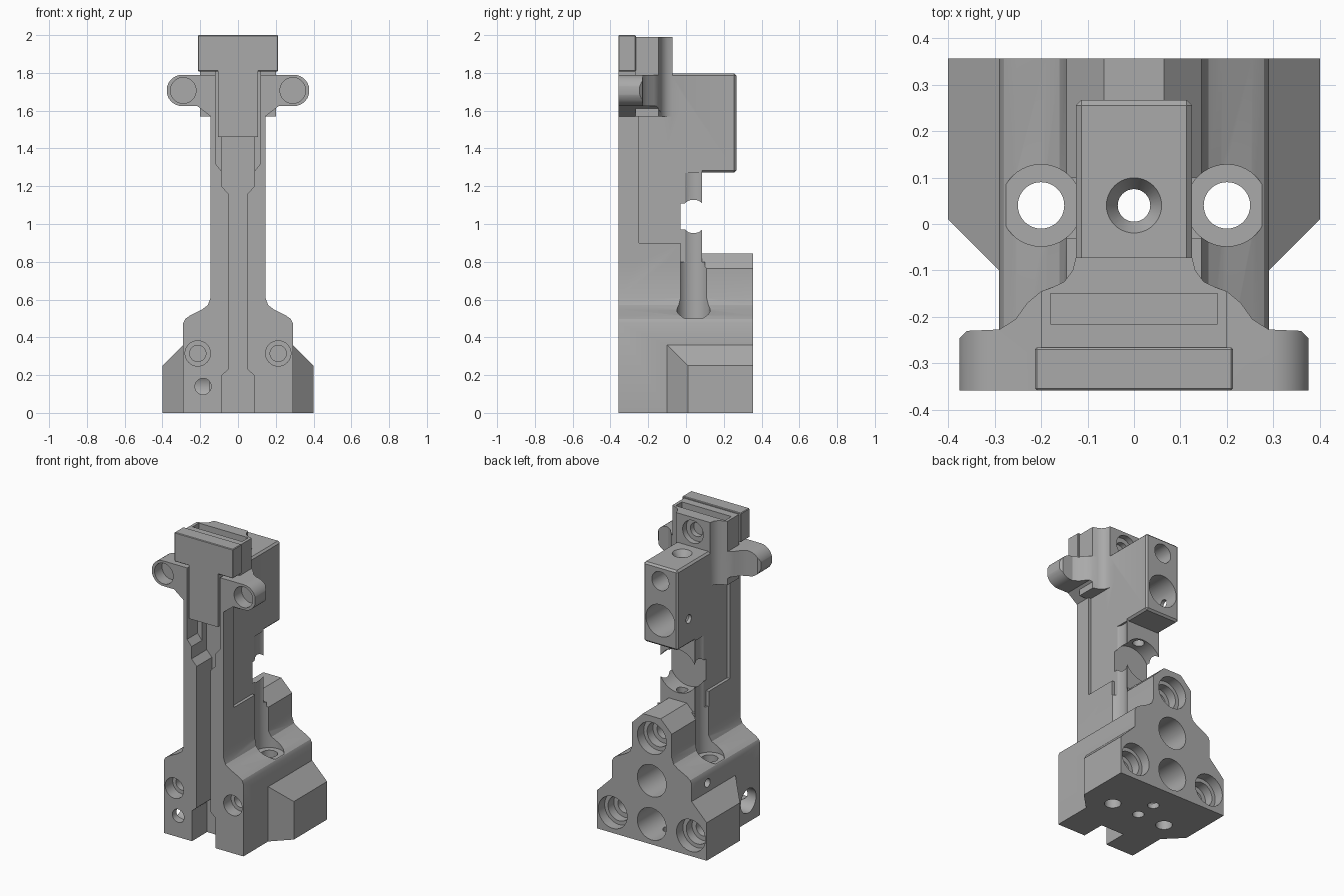
import bpy, bmesh, math
from mathutils import Matrix, Vector

cube = bpy.data.objects.get("Cube")
if cube:
    bpy.data.objects.remove(cube, do_unlink=True)

grey = bpy.data.materials.new("machined grey")
grey.use_nodes = True
grey.diffuse_color = (0.4, 0.4, 0.4, 1)
grey.node_tree.nodes["Principled BSDF"].inputs["Base Color"].default_value = (0.4, 0.4, 0.4, 1)

FRONT, BACK = -0.358, 0.356


def finish(name, bm):
    bmesh.ops.recalc_face_normals(bm, faces=bm.faces)
    mesh = bpy.data.meshes.new(name)
    bm.to_mesh(mesh)
    bm.free()
    mesh.materials.append(grey)
    ob = bpy.data.objects.new(name, mesh)
    bpy.context.collection.objects.link(ob)
    return ob


def prism(name, axis, outline, a, b):
    """Extrude an outline along y (points are x, z) or z (points are x, y)."""
    bm = bmesh.new()
    place = (lambda p: (p[0], a, p[1])) if axis == "y" else (lambda p: (p[0], p[1], a))
    face = bm.faces.new([bm.verts.new(place(p)) for p in outline])
    move = Vector((0, b - a, 0)) if axis == "y" else Vector((0, 0, b - a))
    ext = bmesh.ops.extrude_face_region(bm, geom=[face])
    bmesh.ops.translate(bm, vec=move, verts=[v for v in ext["geom"] if isinstance(v, bmesh.types.BMVert)])
    return finish(name, bm)


def box(name, x0, x1, y0, y1, z0, z1, bevel=0):
    bm = bmesh.new()
    size = Matrix.Diagonal((x1 - x0, y1 - y0, z1 - z0, 1))
    mid = Matrix.Translation(((x0 + x1) / 2, (y0 + y1) / 2, (z0 + z1) / 2))
    bmesh.ops.create_cube(bm, size=1, matrix=mid @ size)
    if bevel:
        bmesh.ops.bevel(bm, geom=bm.edges[:], offset=bevel, segments=1, affect="EDGES")
    return finish(name, bm)


def rod(axis, start, length, r, r_end=None):
    """Cylinder or cone from a start point along +x, +y or +z."""
    bm = bmesh.new()
    turn = {"x": Matrix.Rotation(math.pi / 2, 4, "Y"),
            "y": Matrix.Rotation(-math.pi / 2, 4, "X"), "z": Matrix()}[axis]
    m = Matrix.Translation(start) @ turn @ Matrix.Translation((0, 0, length / 2))
    bmesh.ops.create_cone(bm, cap_ends=True, segments=40, radius1=r,
                          radius2=r if r_end is None else r_end, depth=length, matrix=m)
    return finish("cutter", bm)


def combine(target, tool, operation):
    mod = target.modifiers.new("bool", "BOOLEAN")
    mod.operation, mod.solver, mod.object = operation, "EXACT", tool
    with bpy.context.temp_override(object=target, active_object=target):
        bpy.ops.object.modifier_apply(modifier=mod.name)
    bpy.data.objects.remove(tool, do_unlink=True)


def mirrored(half):
    return half + [(-x, v) for x, v in reversed(half)]


# Base with filleted shoulders
shoulder = [(0.29, 0), (0.29, 0.475), (0.28, 0.497), (0.255, 0.515),
            (0.19, 0.548), (0.16, 0.57), (0.145, 0.61)]
body = prism("clamp_body", "y", mirrored(shoulder), FRONT, BACK)


def add(ob):
    combine(body, ob, "UNION")


def cut(ob):
    combine(body, ob, "DIFFERENCE")


# Rear tower with chamfered top
add(prism("tower", "y", mirrored([(0.145, 0.5), (0.145, 0.765), (0.065, 0.845)]), 0.085, BACK))

# Column, its stepped front strip, the web behind it and the upper block
add(box("column", -0.145, 0.145, FRONT, -0.03, 0.4, 0.9))
add(box("column_strip", -0.145, 0.145, FRONT, -0.25, 0.8, 1.6))
add(box("column_core", -0.125, 0.125, -0.3, -0.03, 0.8, 1.7))
add(box("web_foot", -0.145, 0.145, -0.1, 0.1, 0.4, 0.8))
add(box("web", -0.125, 0.125, -0.1, 0.085, 0.7, 1.4))
add(box("upper_block", -0.125, 0.125, -0.2, 0.267, 1.272, 1.797, 0.012))

# Side flanges: plan shape limited by the sloped front shape
for s in (-1, 1):
    flange = prism("flange", "z", [(s * 0.2, 0.0), (s * 0.29, -0.1), (s * 0.4, 0.01),
                                   (s * 0.4, BACK), (s * 0.2, BACK)], 0, 0.5)
    combine(flange, prism("slope", "y", [(s * 0.1, 0), (s * 0.4, 0), (s * 0.4, 0.25),
                                         (s * 0.29, 0.36), (s * 0.1, 0.36)], -1, 1), "INTERSECT")
    add(flange)

# Head with bell-shaped plan
bell = [(0.125, -0.072), (0.132, -0.1), (0.15, -0.124), (0.175, -0.136), (0.2, -0.145)]
add(prism("head", "z", mirrored(bell + [(0.2, -0.268)]), 1.57, 1.99))

# Ears: curved plan limited by a rounded front outline
for s in (-1, 1):
    plan = [(0.05, -0.12), (0.16, -0.13), (0.2, -0.145), (0.23, -0.17), (0.255, -0.205), (0.29, -0.227),
            (0.36, -0.23), (0.375, -0.245), (0.375, FRONT), (0.05, FRONT)]
    arc = [(0.295 + 0.083 * math.cos(t), 1.707 + 0.083 * math.sin(t))
           for t in (math.radians(-90 + i * 12) for i in range(16))]
    outline = [(0.05, 1.57), (0.145, 1.57), (0.215, 1.624)] + arc + [(0.05, 1.79)]
    ear = prism("ear", "z", [(s * x, y) for x, y in plan], 1.5, 1.85)
    combine(ear, prism("ear_outline", "y", [(s * x, z) for x, z in outline], -1, 1), "INTERSECT")
    add(ear)
    cut(rod("y", (s * 0.29, -0.4, 1.707), 0.12, 0.068))

# Front channel with wide ends, and the recess for the front plate
cut(prism("cutter", "y", mirrored([(0.085, -0.1), (0.085, 0.2), (0.05, 0.23), (0.05, 1.16),
                                   (0.088, 1.2), (0.088, 1.5)]), -0.5, -0.2))
cut(prism("cutter", "y", mirrored([(0.088, 1.28), (0.12, 1.32), (0.12, 1.85)]), -0.5, -0.25))

# Slot in the top of the head
cut(box("cutter", -0.18, 0.18, -0.215, -0.15, 1.9, 2.1))

# Round opening through the web, and the vertical bores
cut(rod("y", (0, -0.03, 1.04), 0.3, 0.143))
cut(rod("z", (0, 0.04, -0.1), 2.1, 0.035))
cut(rod("z", (0, 0.04, 1.757), 0.041, 0.035, 0.06))
cut(rod("z", (0, 0.18, -0.1), 0.2, 0.035))
for s in (-1, 1):
    cut(rod("z", (s * 0.2, 0.04, 0.5), 0.77, 0.088))
    cut(rod("z", (s * 0.2, 0.04, -0.1), 0.7, 0.05))

# Counterbored holes and plain bores in the back face
for x, z in ((0, 0.7), (-0.285, 0.135), (0.285, 0.135)):
    cut(rod("y", (x, 0.29, z), 0.2, 0.105))
    cut(rod("y", (x, 0.23, z), 0.1, 0.08))
    cut(rod("y", (x, 0.15, z), 0.1, 0.05))
for z in (0.42, 0.135):
    cut(rod("y", (0, 0.1, z), 0.4, 0.105))

# Bores in the upper block and head
cut(rod("y", (0, 0.1, 1.7), 0.3, 0.062))
cut(rod("y", (0, 0.0, 1.44), 0.4, 0.105))
cut(rod("x", (-0.3, 0.15, 1.44), 0.3, 0.028))
cut(rod("y", (0, -0.11, 1.895), 0.08, 0.075))
cut(rod("y", (0, -0.145, 1.895), 0.06, 0.045))

# Front screw holes, and the single-sided holes
for s in (-1, 1):
    cut(rod("y", (s * 0.213, -0.4, 0.315), 0.12, 0.067))
    cut(rod("y", (s * 0.213, -0.3, 0.315), 0.15, 0.043))
cut(rod("y", (-0.185, -0.4, 0.14), 0.2, 0.043))
cut(rod("x", (-0.4, -0.235, 0.14), 0.25, 0.08))
cut(rod("x", (-0.4, 0.19, 0.42), 0.25, 0.028))

# Front plate and the cap above it
front_plate = box("front_plate", -0.105, 0.105, FRONT, -0.24, 1.46, 1.85)
cap = box("cap", -0.213, 0.213, FRONT, -0.266, 1.808, 2.0, 0.004)

for ob in (body, front_plate, cap):
    bpy.ops.object.select_all(action="DESELECT")
    ob.select_set(True)
    bpy.context.view_layer.objects.active = ob
    bpy.ops.object.shade_smooth_by_angle(angle=math.radians(28))
